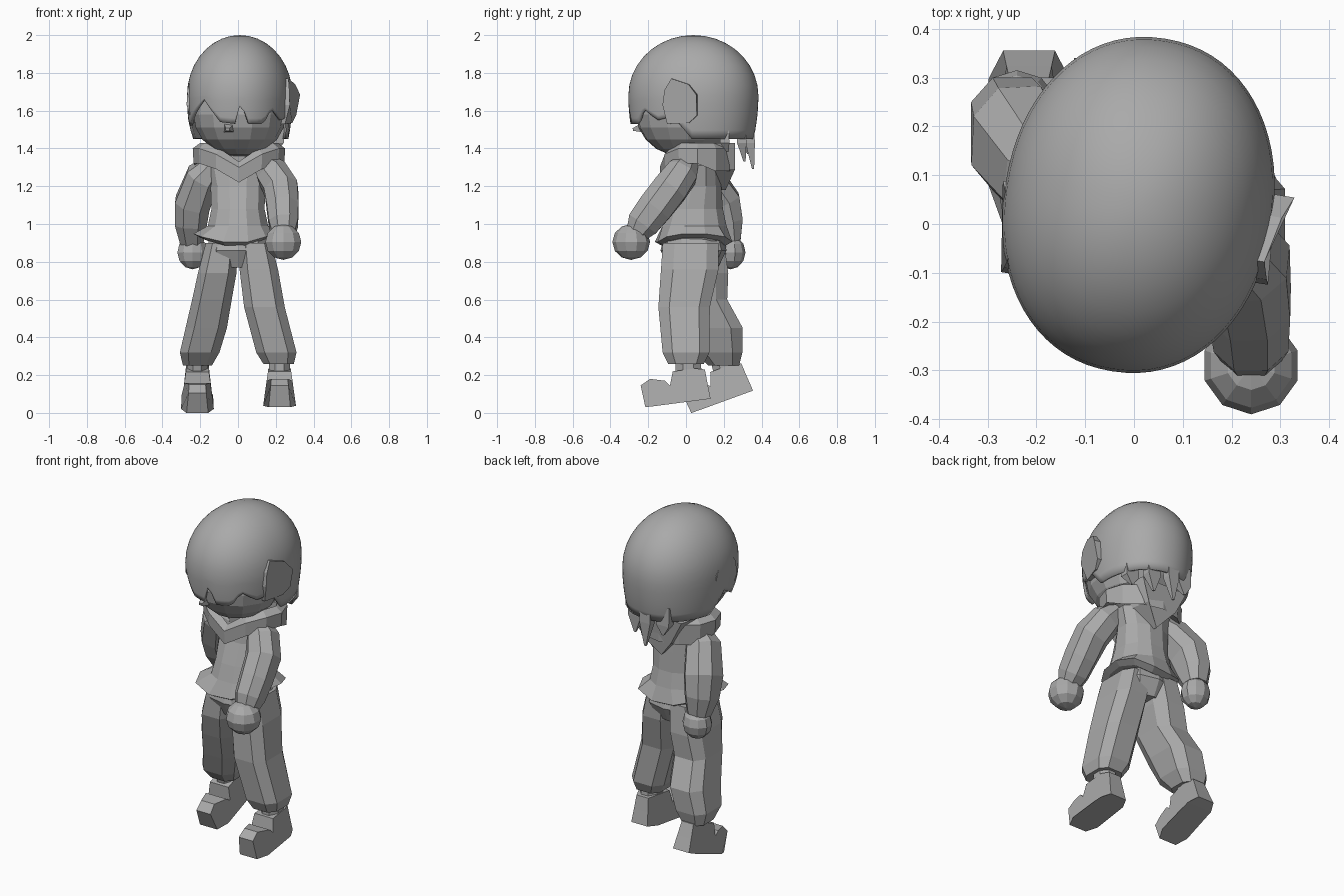
import bpy, bmesh, math
from mathutils import Vector, Matrix

if "Cube" in bpy.data.objects:
    bpy.data.objects.remove(bpy.data.objects["Cube"], do_unlink=True)

mat = bpy.data.materials.new("plain_grey")
mat.use_nodes = True
GREY = (0.4, 0.4, 0.4, 1)
mat.diffuse_color = GREY
mat.node_tree.nodes["Principled BSDF"].inputs["Base Color"].default_value = GREY
HEAD_TURN = Matrix.Rotation(math.radians(-9), 4, 'Z')


def finish(bm, name, matrix=None):
    bmesh.ops.remove_doubles(bm, verts=bm.verts, dist=0.0005)
    bmesh.ops.recalc_face_normals(bm, faces=bm.faces)
    if matrix:
        bm.transform(matrix)
    mesh = bpy.data.meshes.new(name)
    bm.to_mesh(mesh)
    bm.free()
    mesh.materials.append(mat)
    obj = bpy.data.objects.new(name, mesh)
    bpy.context.collection.objects.link(obj)
    return obj


def bridge(bm, rows, closed_rows=False):
    n = len(rows[0])
    count = len(rows) if closed_rows else len(rows) - 1
    for i in range(count):
        a, b = rows[i], rows[(i + 1) % len(rows)]
        for j in range(n):
            k = (j + 1) % n
            bm.faces.new((a[j], a[k], b[k], b[j]))


def power(v, p):
    return math.copysign(abs(v) ** p, v)


def loft(name, rings, sides=8, follow=False, shape=None, boxy=1, matrix=None):
    """Skin through rings (x, y, z, radius x, radius y); boxy below 1 squares them."""
    bm = bmesh.new()
    centres = [Vector(r[:3]) for r in rings]
    rows = []
    for i, r in enumerate(rings):
        rot = Matrix.Identity(3)
        if follow:
            way = centres[min(i + 1, len(rings) - 1)] - centres[max(i - 1, 0)]
            rot = Vector((0, 0, -1)).rotation_difference(way).to_matrix()
        row = []
        for j in range(sides):
            a = math.tau * (j + 0.5) / sides
            p = Vector((r[3] * power(math.cos(a), boxy), r[4] * power(math.sin(a), boxy), 0))
            if shape:
                p = shape(i, a, p)
            row.append(bm.verts.new(centres[i] + rot @ p))
        rows.append(row)
    bridge(bm, rows)
    bm.faces.new(rows[0])
    bm.faces.new(rows[-1])
    return finish(bm, name, matrix)


def prism(name, outline, place, matrix=None):
    """Join two copies of an outline; place(u, v, end) gives each point."""
    bm = bmesh.new()
    rows = [[bm.verts.new(place(u, v, e)) for u, v in outline] for e in (0, 1)]
    bridge(bm, rows)
    bm.faces.new(rows[0])
    bm.faces.new(rows[1])
    return finish(bm, name, matrix)


def ball(name, centre, size, u=8, v=6, matrix=None):
    bm = bmesh.new()
    bmesh.ops.create_uvsphere(bm, u_segments=u, v_segments=v, radius=1)
    bm.transform(Matrix.Translation(centre) @ Matrix.Diagonal((*size, 1)))
    return finish(bm, name, matrix)


# Head and nose
ball("head", (0.01, -0.005, 1.58), (0.245, 0.26, 0.225), 14, 10, HEAD_TURN)
loft("nose", [(-0.01, -0.23, 1.51, 0.04, 0.035), (-0.01, -0.285, 1.5, 0.015, 0.01)],
     4, True, matrix=HEAD_TURN)

# Hair cap with a jagged rim: (degrees from the front, rim height)
RIM = [(-180, 1.45), (-95, 1.45), (-80, 1.57), (-65, 1.52), (-30, 1.66), (-10, 1.54),
       (5, 1.53), (12, 1.66), (18, 1.53), (38, 1.53), (48, 1.61), (65, 1.55),
       (80, 1.57), (95, 1.45), (180, 1.45)]


def rim_height(deg):
    for (a, za), (b, zb) in zip(RIM, RIM[1:]):
        if a <= deg <= b:
            return za + (zb - za) * (deg - a) / (b - a)


bm = bmesh.new()
rows = []
MID = 1.68
for i in range(15):
    row = []
    for deg in range(-180, 180, 5):
        if i <= 9:
            t = math.radians(i * 10)
            r, z = math.sin(t), MID + 0.32 * math.cos(t)
        else:
            z = MID + (rim_height(deg) - MID) * (i - 9) / 5
            r = math.sqrt(1 - ((MID - z) / 0.6) ** 2)
        a = math.radians(deg)
        row.append(bm.verts.new((0.003 + 0.276 * r * power(math.sin(a), 0.94),
                                 0.04 - 0.345 * r * power(math.cos(a), 0.94), z)))
    rows.append(row)
bridge(bm, rows)
hair = finish(bm, "hair", HEAD_TURN)
thick = hair.modifiers.new("thickness", 'SOLIDIFY')
thick.thickness = 0.015
thick.offset = -1
bpy.context.view_layer.objects.active = hair
hair.select_set(True)
bpy.ops.object.shade_smooth_by_angle(angle=math.radians(40))
hair.select_set(False)

# Loose locks at the nape
for i, (x, y, tip, w) in enumerate([(0.02, 0.335, 1.29, 0.05), (0.12, 0.29, 1.33, 0.06),
                                    (-0.08, 0.31, 1.37, 0.06), (0.2, 0.2, 1.38, 0.06)]):
    loft(f"hair_lock_{i + 1}", [(x, y, 1.54, w, 0.035), (x, y + 0.005, 1.43, w, 0.035),
                                (x, y + 0.02, tip, 0.008, 0.008)], 4)

# Ears
EAR = [(-0.07, 1.71), (-0.035, 1.77), (0.06, 1.74), (0.105, 1.685), (0.105, 1.575),
       (0.06, 1.535), (-0.06, 1.53), (-0.08, 1.63)]
for side, s, out in (("left", 1, 0.325), ("right", -1, 0.288)):
    def ear_point(y, z, e, s=s, out=out):
        x = out - abs(z - 1.66) * 0.35 - max(0, -y) * 0.3 if e else 0.23
        return (s * x, y - (0 if s > 0 else 0.06), z)
    prism(side + "_ear", EAR, ear_point, HEAD_TURN)

# Neck, folded collar and hood point
loft("neck", [(0, 0.06, 1.25, 0.1, 0.09), (0, 0.04, 1.46, 0.1, 0.09)])
bm = bmesh.new()
rows = []
for j in range(12):
    a = math.tau * j / 12
    sx, cy = math.sin(a), -math.cos(a)
    drop = 0.1 if j == 0 else 0.03 if j in (1, 11) else 0
    back = 0.04 if 4 <= j <= 8 else 0
    row = []
    for k, z in ((1, 1.32 - drop - back), (1.02, 1.4 - drop), (0.85, 1.43 - drop), (0.7, 1.34 - drop)):
        row.append(bm.verts.new((0.005 + 0.24 * k * sx, 0.06 + 0.195 * k * cy, z)))
    rows.append(row)
bridge(bm, rows, True)
finish(bm, "collar")
prism("hood", [(-0.19, 1.43), (0.19, 1.43), (0.14, 1.29), (0.02, 1.18), (-0.1, 1.29)],
      lambda x, z, e: (x * (0.8 if e else 1), (0.26 if z > 1.25 else 0.21) if e else 0.1, z))


# Top with a flared hem, longest at two opposite corners
def hem(i, a, p):
    if i >= 5:
        p *= 1 + 0.17 * max(0, math.sin(2 * a))
        p.z += 0.06 * abs(math.cos(a)) - 0.02
    return p


loft("top", [(0, 0.08, 1.37, 0.1, 0.08), (0, 0.075, 1.31, 0.175, 0.105),
             (0, 0.07, 1.2, 0.15, 0.12), (0, 0.05, 1.08, 0.145, 0.15),
             (0, 0.045, 0.99, 0.165, 0.175), (-0.01, 0.04, 0.91, 0.215, 0.195),
             (-0.01, 0.04, 0.89, 0.18, 0.16)], 12, shape=hem, boxy=0.9)

# Sleeves and hands
loft("left_sleeve", [(0.13, 0.01, 1.325, 0.06, 0.06), (0.18, -0.02, 1.27, 0.09, 0.09),
                     (0.228, -0.085, 1.185, 0.097, 0.1), (0.237, -0.165, 1.085, 0.09, 0.1),
                     (0.24, -0.23, 1.0, 0.082, 0.092), (0.24, -0.26, 0.95, 0.065, 0.065)],
     8, True, boxy=0.9)
loft("right_sleeve", [(-0.12, 0.07, 1.32, 0.06, 0.06), (-0.185, 0.1, 1.25, 0.095, 0.1),
                      (-0.24, 0.175, 1.11, 0.1, 0.122), (-0.25, 0.205, 1.0, 0.09, 0.105),
                      (-0.245, 0.23, 0.9, 0.065, 0.065)], 8, True, boxy=0.85)
ball("left_hand", (0.24, -0.29, 0.905), (0.1, 0.1, 0.095), 10)
ball("right_hand", (-0.24, 0.235, 0.85), (0.085, 0.08, 0.09), 10)

# Trousers
loft("hips", [(0, 0.04, 0.95, 0.15, 0.15), (0, 0.04, 0.86, 0.175, 0.175),
              (0, 0.04, 0.77, 0.13, 0.13)], 10, boxy=0.8)
loft("left_trouser_leg", [(0.09, 0.025, 0.9, 0.09, 0.155), (0.11, 0.02, 0.76, 0.107, 0.16),
                          (0.14, -0.01, 0.56, 0.113, 0.143), (0.203, 0.0, 0.32, 0.112, 0.13),
                          (0.215, 0.0, 0.26, 0.085, 0.1)], boxy=0.62)
loft("right_trouser_leg", [(-0.085, 0.05, 0.9, 0.09, 0.16), (-0.11, 0.06, 0.74, 0.107, 0.172),
                           (-0.138, 0.08, 0.6, 0.11, 0.145), (-0.168, 0.15, 0.45, 0.115, 0.158),
                           (-0.203, 0.175, 0.32, 0.11, 0.13), (-0.215, 0.2, 0.25, 0.08, 0.085)],
     boxy=0.62)

# Boots: one side profile, the right one pitched with its heel raised
BOOT = [(-0.215, 0.03), (-0.15, 0.038), (0.07, 0.067), (0.13, 0.075), (0.115, 0.15),
        (0.1, 0.23), (0.05, 0.235), (-0.07, 0.22), (-0.085, 0.145), (-0.11, 0.17),
        (-0.19, 0.18), (-0.24, 0.145)]
HEEL = Vector((0, 0.13, 0.075))
PITCH = (Matrix.Translation((0, 0.355, 0.118)) @ Matrix.Rotation(math.radians(12.5), 4, 'X')
         @ Matrix.Translation(-HEEL))
for side, cx, m in (("left", 0.22, None), ("right", -0.215, PITCH)):
    def boot_point(y, z, e, cx=cx):
        half = 0.088 - 0.14 * (z - 0.03)
        if y < -0.18 or y > 0.09:
            half *= 0.65
        return (cx + (2 * e - 1) * half, y, z)
    prism(side + "_boot", BOOT, boot_point, m)
    loft(side + "_ankle", [(cx, 0.015, 0.2, 0.06, 0.075), (cx, 0.01, 0.3, 0.06, 0.07)], matrix=m)
